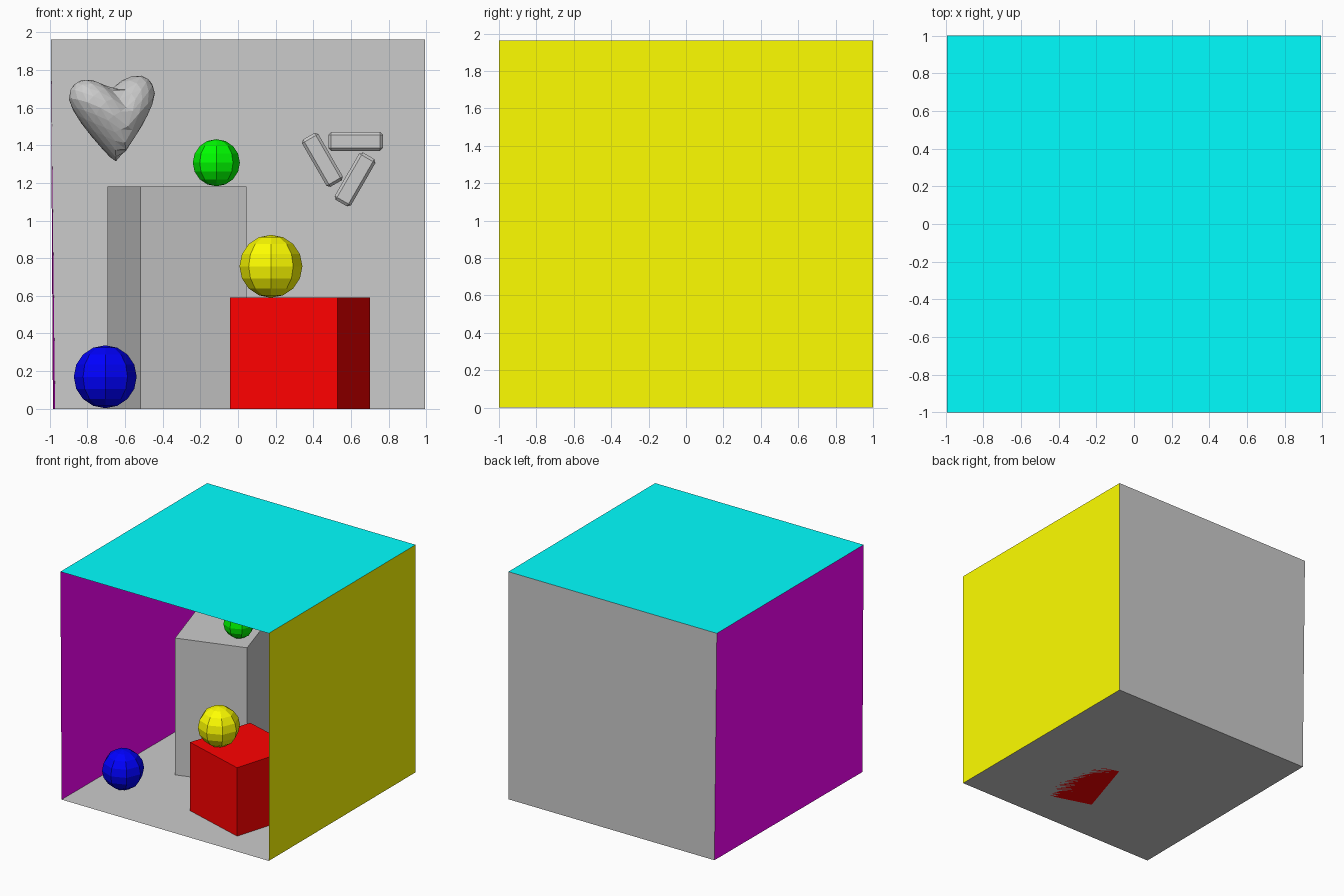
import bpy, bmesh, math
from mathutils import Vector, Matrix

if "Cube" in bpy.data.objects:
    bpy.data.objects.remove(bpy.data.objects["Cube"])

S = 2 / 559.2  # room depth is 2 units


def room(p):
    """Room measurements (x leftwards, height, depth) to scene coordinates."""
    return Vector((0.994 - p[0] * S, p[2] * S - 1, p[1] * S))


def finish(name, bm, color=None):
    me = bpy.data.meshes.new(name)
    bm.to_mesh(me)
    bm.free()
    ob = bpy.data.objects.new(name, me)
    bpy.context.collection.objects.link(ob)
    if color:
        mat = bpy.data.materials.new(name)
        mat.diffuse_color = (*color, 1)
        mat.use_nodes = True
        mat.node_tree.nodes["Principled BSDF"].inputs["Base Color"].default_value = mat.diffuse_color
        me.materials.append(mat)
    return ob


def panel(name, pts, color=None):
    bm = bmesh.new()
    bm.faces.new([bm.verts.new(room(p)) for p in pts])
    finish(name, bm, color)


def block(name, corners, height, color=None):
    bm = bmesh.new()
    base = bm.faces.new([bm.verts.new(room((x, 0, d))) for x, d in corners])
    ext = bmesh.ops.extrude_face_region(bm, geom=[base], use_keep_orig=True)
    top = [v for v in ext["geom"] if isinstance(v, bmesh.types.BMVert)]
    bmesh.ops.translate(bm, verts=top, vec=(0, 0, height * S))
    bmesh.ops.recalc_face_normals(bm, faces=bm.faces)
    finish(name, bm, color)


def ball(name, center, r, color):
    bm = bmesh.new()
    bmesh.ops.create_uvsphere(bm, u_segments=8, v_segments=8, radius=r,
                              matrix=Matrix.Translation(center))
    finish(name, bm, color)


# Open-fronted room, with a very slightly leaning left wall
H, D = 548.8, 559.2
panel("floor", [(552.8, 0, 0), (0, 0, 0), (0, 0, D), (549.6, 0, D)])
panel("ceiling", [(556, H, 0), (556, H, D), (0, H, D), (0, H, 0)], (0, 1, 1))
panel("back_wall", [(549.6, 0, D), (0, 0, D), (0, H, D), (556, H, D)])
panel("right_wall", [(0, 0, D), (0, 0, 0), (0, H, 0), (0, H, D)], (1, 1, 0))
panel("left_wall", [(552.8, 0, 0), (549.6, 0, D), (556, H, D), (556, H, 0)], (1, 0, 1))

# Two turned blocks
block("short_block", [(130, 65), (82, 225), (240, 272), (290, 114)], 165, (1, 0, 0))
block("tall_block", [(423, 247), (265, 296), (314, 456), (472, 406)], 330)

# Low-poly balls
ball("blue_ball", (-0.705, -0.56, 0.17), 0.167, (0, 0, 1))
ball("yellow_ball", (0.175, -0.51, 0.757), 0.167, (1, 1, 0))
ball("green_ball", (-0.115, 0.18, 1.307), 0.125, (0, 1, 0))

# Faceted heart: a sphere sheared upwards on both sides, then turned
bm = bmesh.new()
bmesh.ops.create_icosphere(bm, subdivisions=3, radius=1)
for v in bm.verts:
    x, y, z = v.co
    lift = 0.95 * abs(x) * (1 - 0.25 * abs(x))
    taper = 1 - 0.15 * max(0, -z)
    v.co = (x * taper * 0.245, y * taper * 0.16, (z * 0.8 + lift) * 0.232)
bmesh.ops.transform(bm, verts=bm.verts, matrix=Matrix.Translation((-0.66, 0.5, 1.5))
                    @ Matrix.Rotation(math.radians(28), 4, "Z")
                    @ Matrix.Rotation(math.radians(-4), 4, "Y"))
finish("heart", bm)

# Plain pinwheel ornament: three bevelled bars around a centre
bm = bmesh.new()
for i in range(3):
    turn = Matrix.Rotation(math.radians(120 * i), 4, "Y")
    place = Matrix.Translation((0.565, 0.5, 1.32)) @ turn
    bmesh.ops.create_cube(bm, size=1, matrix=place @ Matrix.Translation((0.06, 0, 0.10))
                          @ Matrix.Diagonal((0.29, 0.08, 0.1, 1)))
bmesh.ops.bevel(bm, geom=bm.edges[:], offset=0.015, segments=1, affect="EDGES")
finish("pinwheel_ornament", bm)
